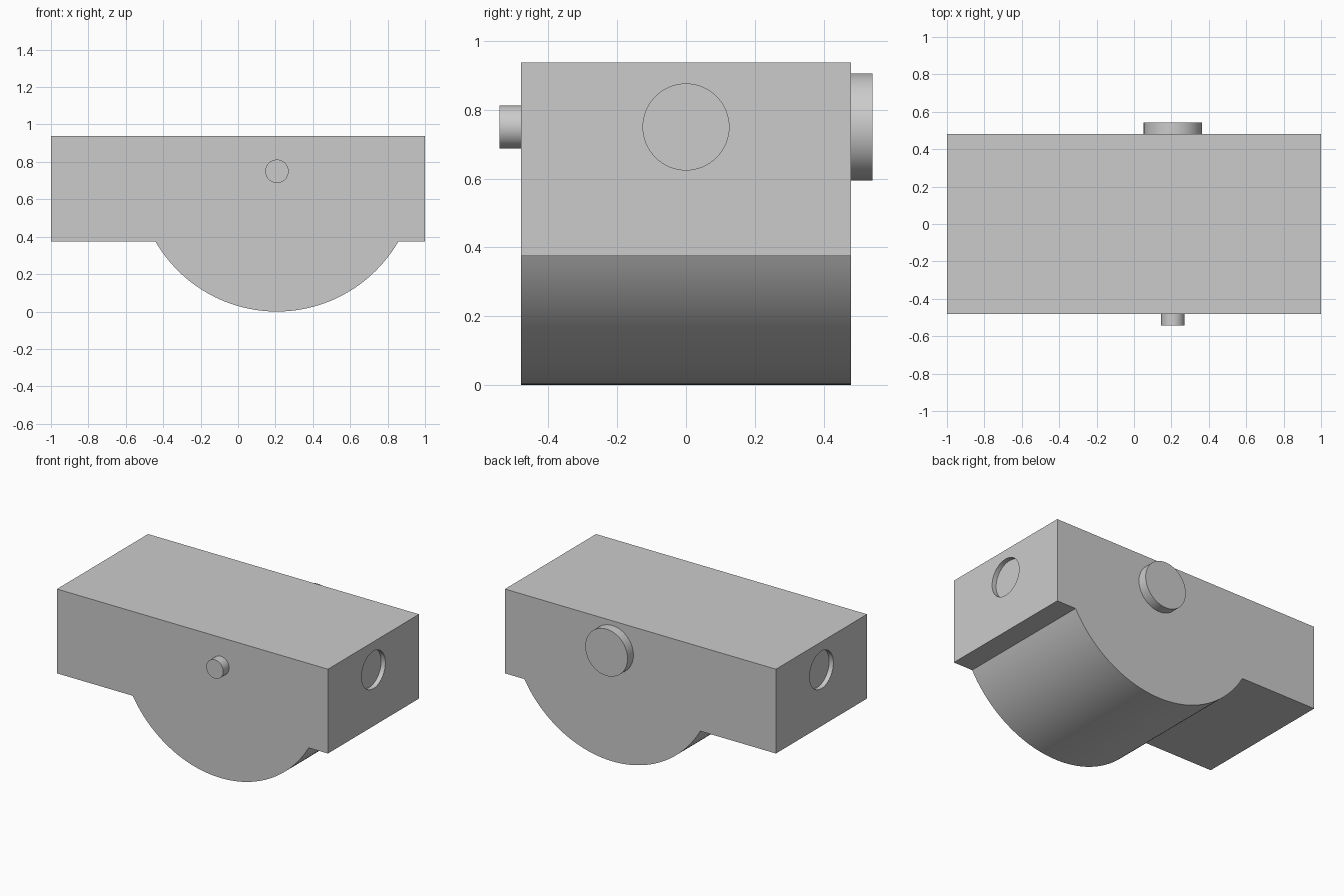
import bpy, bmesh, math
from mathutils import Matrix, Vector

cube = bpy.data.objects.get("Cube")
if cube:
    bpy.data.objects.remove(cube, do_unlink=True)

AXLE_X, AXLE_Z = 0.208, 0.75      # shared centre of the drum and both pegs
HALF_Y = 0.48
BOTTOM, TOP = 0.375, 0.9375
DRUM_R = 0.75
RECESS_DEPTH = 0.031

grey = bpy.data.materials.new("plain grey")
grey.use_nodes = True
colour = (0.6, 0.6, 0.6, 1)
grey.diffuse_color = colour
grey.node_tree.nodes["Principled BSDF"].inputs["Base Color"].default_value = colour


def make_object(name, bm):
    bmesh.ops.recalc_face_normals(bm, faces=bm.faces)
    mesh = bpy.data.meshes.new(name)
    bm.to_mesh(mesh)
    bm.free()
    mesh.materials.append(grey)
    obj = bpy.data.objects.new(name, mesh)
    bpy.context.collection.objects.link(obj)
    return obj


def make_cylinder(name, radius, start, end):
    start, end = Vector(start), Vector(end)
    axis = end - start
    turn = axis.to_track_quat('Z', 'Y').to_matrix().to_4x4()
    bm = bmesh.new()
    bmesh.ops.create_cone(bm, cap_ends=True, segments=64, radius1=radius,
                          radius2=radius, depth=axis.length,
                          matrix=Matrix.Translation((start + end) / 2) @ turn)
    return make_object(name, bm)


def smooth(obj):
    bpy.ops.object.select_all(action='DESELECT')
    obj.select_set(True)
    bpy.context.view_layer.objects.active = obj
    bpy.ops.object.shade_smooth_by_angle(angle=math.radians(30))


# Body: a block whose underside swells into a round drum
swing = math.acos((AXLE_Z - BOTTOM) / DRUM_R)
steps = 64
profile = [(1, BOTTOM), (1, TOP), (-1, TOP), (-1, BOTTOM)]
for i in range(steps + 1):
    a = swing * (2 * i / steps - 1)
    profile.append((AXLE_X + DRUM_R * math.sin(a), AXLE_Z - DRUM_R * math.cos(a)))
bm = bmesh.new()
face = bm.faces.new([bm.verts.new((x, -HALF_Y, z)) for x, z in profile])
sweep = bmesh.ops.extrude_face_region(bm, geom=[face])
bmesh.ops.translate(bm, vec=(0, 2 * HALF_Y, 0),
                    verts=[v for v in sweep["geom"] if isinstance(v, bmesh.types.BMVert)])
body = make_object("body", bm)

# Shallow round recess in each end
bpy.context.view_layer.objects.active = body
for side, label in ((1, "left"), (-1, "right")):
    cutter = make_cylinder(label + "_recess_cutter", 0.125,
                           (side * (1 - RECESS_DEPTH), 0, AXLE_Z), (side * 1.1, 0, AXLE_Z))
    cutter.hide_render = True
    cut = body.modifiers.new(label + " recess", 'BOOLEAN')
    cut.operation = 'DIFFERENCE'
    cut.solver = 'EXACT'
    cut.object = cutter
    bpy.ops.object.modifier_apply(modifier=cut.name)
    bpy.data.objects.remove(cutter, do_unlink=True)

# Pegs: small at the front, large at the back
front_peg = make_cylinder("front_peg", 0.0625, (AXLE_X, -HALF_Y, AXLE_Z), (AXLE_X, -0.542, AXLE_Z))
back_peg = make_cylinder("back_peg", 0.156, (AXLE_X, HALF_Y, AXLE_Z), (AXLE_X, 0.542, AXLE_Z))

for part in (body, front_peg, back_peg):
    smooth(part)
